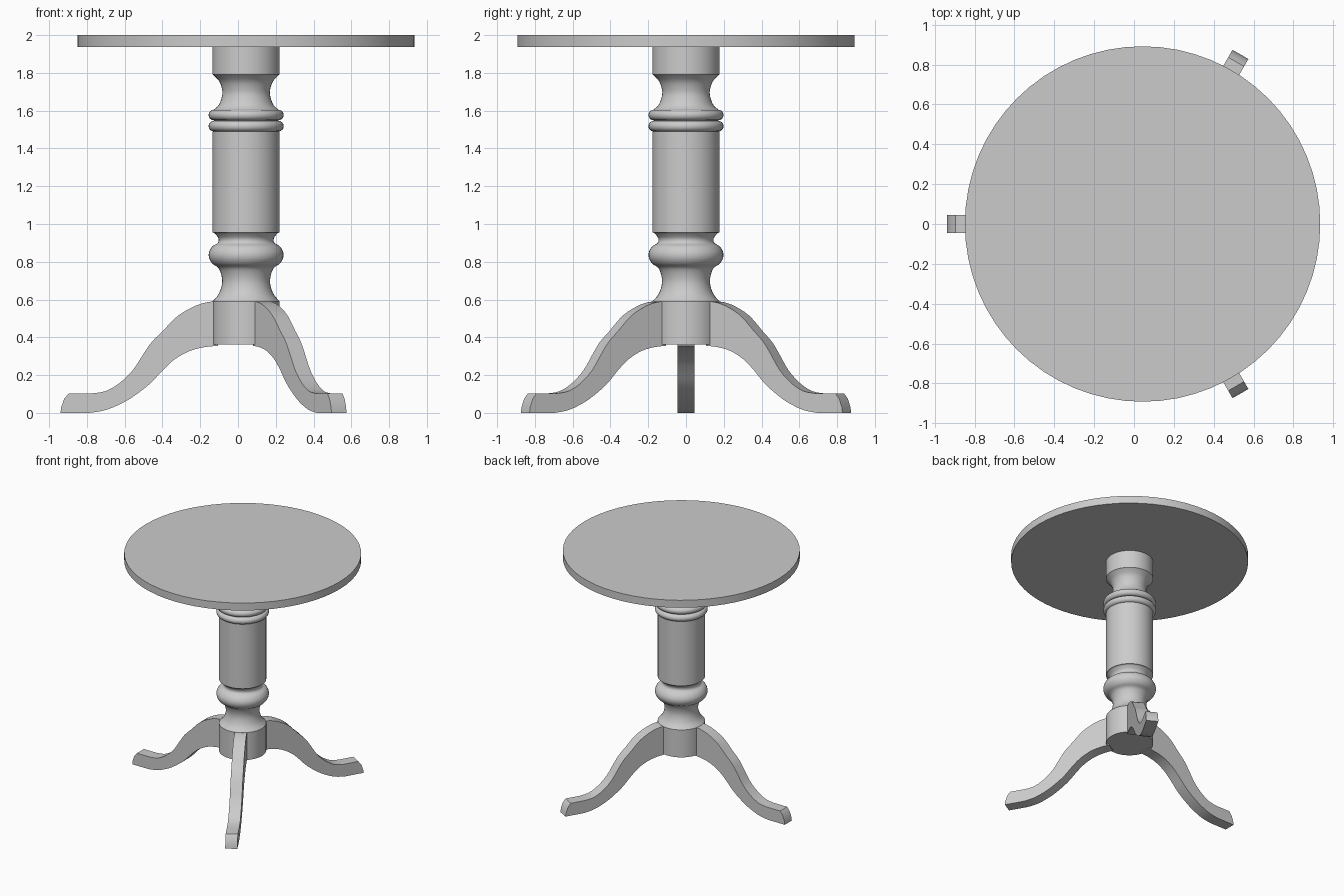
import bpy, bmesh
from math import sin, cos, pi, radians
from mathutils import Matrix

if "Cube" in bpy.data.objects:
    bpy.data.objects.remove(bpy.data.objects["Cube"])

CX = 0.043  # axis of the table


def finish(name, bm, angle):
    bmesh.ops.recalc_face_normals(bm, faces=bm.faces)
    me = bpy.data.meshes.new(name)
    bm.to_mesh(me)
    bm.free()
    ob = bpy.data.objects.new(name, me)
    bpy.context.collection.objects.link(ob)
    bpy.ops.object.select_all(action='DESELECT')
    ob.select_set(True)
    bpy.context.view_layer.objects.active = ob
    bpy.ops.object.shade_smooth_by_angle(angle=radians(angle))
    return ob


def lathe(name, profile, steps):
    bm = bmesh.new()
    rings = [[bm.verts.new((CX + r * cos(2 * pi * i / steps), r * sin(2 * pi * i / steps), z))
              for i in range(steps)] for r, z in profile]
    for a, b in zip(rings, rings[1:]):
        for i in range(steps):
            j = (i + 1) % steps
            bm.faces.new((a[i], a[j], b[j], b[i]))
    bm.faces.new(rings[0])
    bm.faces.new(rings[-1])
    return finish(name, bm, 40)


def smooth(points, n=4):
    """Rounded curve through the given points."""
    p = [points[0]] + points + [points[-1]]
    out = []
    for a, b, c, d in zip(p, p[1:], p[2:], p[3:]):
        for k in range(n):
            t = k / n
            out.append(tuple(0.5 * (2 * v + (w - u) * t + (2 * u - 5 * v + 4 * w - x) * t * t
                                    + (3 * v - u - 3 * w + x) * t ** 3)
                             for u, v, w, x in zip(a, b, c, d)))
    return out + [points[-1]]


def bead(r, z, w, h):
    return [(r + w * cos(a), z + h * sin(a)) for a in [pi * (k / 8 - 0.5) for k in range(9)]]


# Round top
lathe("table_top", [(0.892, 1.938), (0.892, 2.0)], 64)

# Turned column
lower = smooth([(0.178, 0.59), (0.148, 0.625), (0.130, 0.67), (0.128, 0.715), (0.145, 0.765),
                (0.178, 0.79), (0.196, 0.82), (0.196, 0.852), (0.178, 0.882), (0.150, 0.9),
                (0.147, 0.925), (0.168, 0.953)])
upper = smooth([(0.172, 1.605), (0.145, 1.63), (0.128, 1.675), (0.127, 1.71),
                (0.142, 1.755), (0.175, 1.79)])
lathe("column", [(0.178, 0.362)] + lower + [(0.178, 0.955), (0.178, 1.49)]
      + bead(0.171, 1.518, 0.028, 0.028) + bead(0.171, 1.577, 0.028, 0.028) + upper
      + [(0.178, 1.792), (0.178, 1.94)], 40)

# Three curved legs: distance from the axis, height
top_edge = smooth([(0.15, 0.59), (0.20, 0.587), (0.27, 0.566), (0.36, 0.515), (0.44, 0.435),
                   (0.50, 0.375), (0.545, 0.31), (0.60, 0.226), (0.67, 0.158), (0.745, 0.115),
                   (0.82, 0.103)], 3)
foot = [(0.94, 0.103), (0.963, 0.075), (0.979, 0.03), (0.983, 0.0)]
low_edge = smooth([(0.83, 0.0), (0.74, 0.016), (0.64, 0.06), (0.56, 0.113), (0.50, 0.163),
                   (0.445, 0.222), (0.38, 0.282), (0.30, 0.327), (0.22, 0.348), (0.15, 0.355)], 3)
for n, ang in enumerate((60, 180, 300)):
    bm = bmesh.new()
    f = bm.faces.new([bm.verts.new((d, -0.046, z)) for d, z in top_edge + foot + low_edge])
    ext = bmesh.ops.extrude_face_region(bm, geom=[f])["geom"]
    bmesh.ops.translate(bm, vec=(0, 0.092, 0), verts=[v for v in ext if isinstance(v, bmesh.types.BMVert)])
    bm.transform(Matrix.Translation((CX, 0, 0)) @ Matrix.Rotation(radians(ang), 4, 'Z'))
    finish("leg_%d" % (n + 1), bm, 25)
